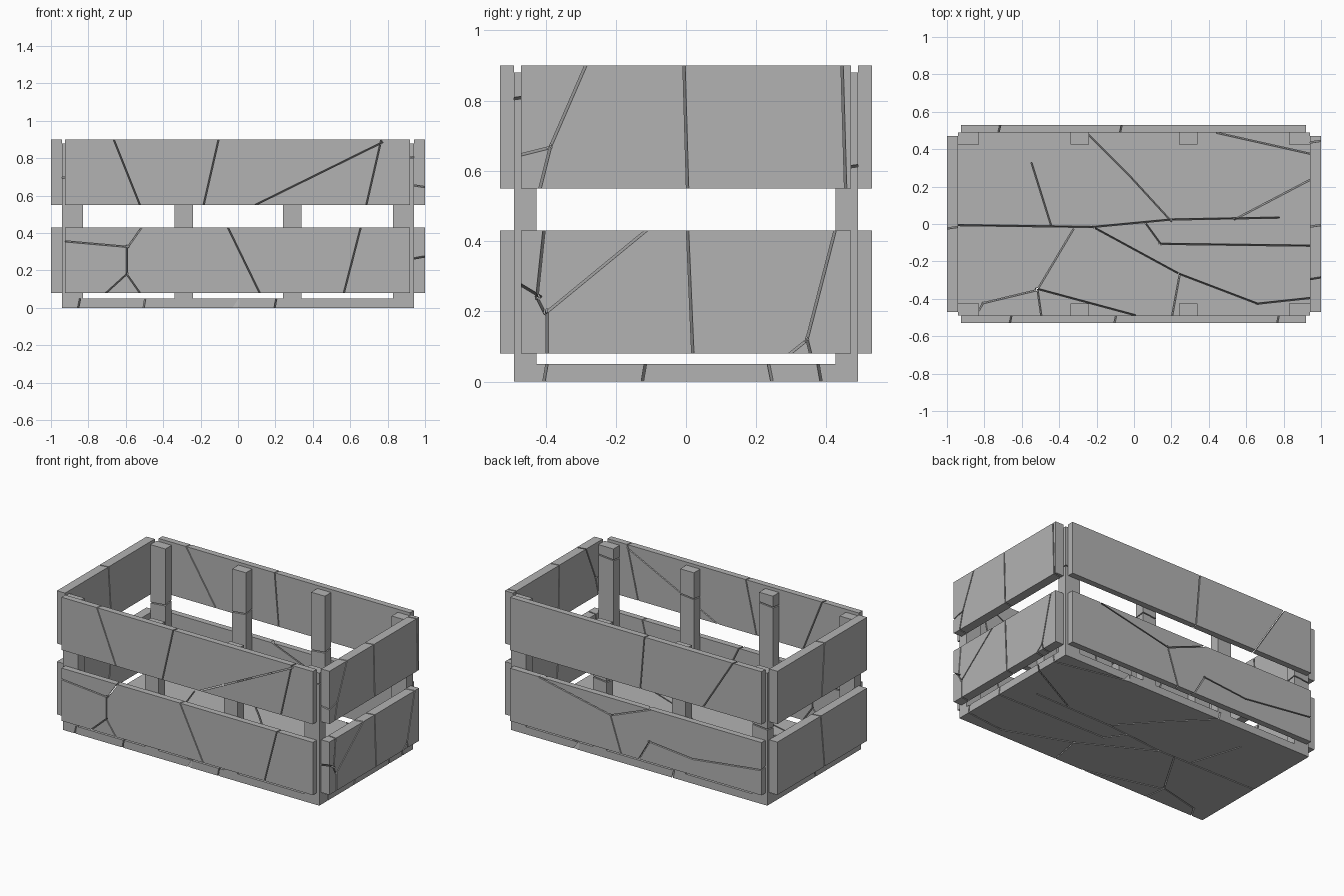
import bpy
import bmesh
from mathutils import Vector

if "Cube" in bpy.data.objects:
    bpy.data.objects.remove(bpy.data.objects["Cube"], do_unlink=True)

GAP = 0.007    # width of a crack
SLANT = 0.012  # sideways drift of a crack through a board

grey = bpy.data.materials.new("weathered_grey")
grey.use_nodes = True
color = (0.45, 0.45, 0.45, 1)
grey.diffuse_color = color
shader = next(n for n in grey.node_tree.nodes if n.type == "BSDF_PRINCIPLED")
shader.inputs["Base Color"].default_value = color
shader.inputs["Roughness"].default_value = 0.9


def make_object(name, bm):
    bmesh.ops.recalc_face_normals(bm, faces=bm.faces)
    mesh = bpy.data.meshes.new(name)
    bm.to_mesh(mesh)
    bm.free()
    mesh.materials.append(grey)
    obj = bpy.data.objects.new(name, mesh)
    bpy.context.collection.objects.link(obj)
    return obj


def prism(bm, near, far):
    """Solid between two four-cornered loops."""
    a = [bm.verts.new(p) for p in near]
    b = [bm.verts.new(p) for p in far]
    bm.faces.new(a)
    bm.faces.new(b[::-1])
    for i in range(4):
        j = (i + 1) % 4
        bm.faces.new((a[i], b[i], b[j], a[j]))


def crack_cutter(lo, hi, axis, cracks):
    """Thin slanted blades along each crack, in the plane across the axis."""
    bm = bmesh.new()
    u, v = [i for i in range(3) if i != axis]

    def place(p, depth):
        q = [0, 0, 0]
        q[u], q[v], q[axis] = p.x, p.y, depth
        return q

    for path in cracks:
        for start, end in zip(path, path[1:]):
            a, b = Vector(start), Vector(end)
            along = (b - a).normalized()
            side = Vector((-along.y, along.x))
            a, b = a - along * GAP, b + along * GAP
            half = side * GAP / 2
            loop = [a - half, b - half, b + half, a + half]
            drift = side * SLANT / 2
            prism(bm, [place(p - drift, lo[axis] - 0.01) for p in loop],
                  [place(p + drift, hi[axis] + 0.01) for p in loop])
    return make_object("crack_cutter", bm)


def board(name, lo, hi, axis=2, cracks=()):
    """Box from corner lo to corner hi, thin along the axis, split by cracks."""
    bm = bmesh.new()
    rim = [(lo[0], lo[1]), (hi[0], lo[1]), (hi[0], hi[1]), (lo[0], hi[1])]
    prism(bm, [(*p, lo[2]) for p in rim], [(*p, hi[2]) for p in rim])
    obj = make_object(name, bm)
    if not cracks:
        return
    cutter = crack_cutter(lo, hi, axis, cracks)
    cutter.hide_render = True
    mod = obj.modifiers.new("cracks", "BOOLEAN")
    mod.operation = "DIFFERENCE"
    mod.solver = "EXACT"
    mod.use_self = True
    mod.object = cutter
    graph = bpy.context.evaluated_depsgraph_get()
    cut = bpy.data.meshes.new_from_object(obj.evaluated_get(graph))
    obj.modifiers.clear()
    obj.data = cut
    bpy.data.objects.remove(cutter, do_unlink=True)


LOW, HIGH = (0.08, 0.43), (0.55, 0.90)

# Floor panel
board("floor", (-0.94, -0.49, 0), (0.94, 0.49, 0.05), 2, [
    [(-0.94, -0.01), (-0.22, -0.02), (0.2, 0.02), (0.77, 0.03)],
    [(0.2, 0.02), (-0.02, 0.26), (-0.25, 0.49)],
    [(0.94, 0.24), (0.54, 0.03)],
    [(0.94, 0.38), (0.45, 0.49)],
    [(-0.22, -0.02), (0.24, -0.27), (0.2, -0.49)],
    [(0.24, -0.27), (0.66, -0.43), (0.94, -0.4)],
    [(-0.33, -0.03), (-0.52, -0.35), (-0.81, -0.42), (-0.85, -0.49)],
    [(-0.52, -0.35), (0, -0.49)],
    [(-0.52, -0.35), (-0.5, -0.49)],
    [(0.06, 0), (0.14, -0.11), (0.94, -0.12)],
    [(-0.55, 0.32), (-0.45, 0)],
])

# Upright posts along the inside of both long walls
for n, x in enumerate((-0.885, -0.29, 0.29, 0.885)):
    half = 0.055 if abs(x) > 0.5 else 0.05
    for wall, y in (("front", -0.4575), ("back", 0.4575)):
        z = 0.5 + 0.1 * (n % 2) + (0.2 if y < 0 else 0)
        board(f"{wall}_post_{n + 1}", (x - half, y - 0.0325, 0.05),
              (x + half, y + 0.0325, 0.88), 1,
              [[(x - half, z), (x + half, z + 0.01)]])

# Long wall boards
long_boards = {
    ("front", "lower"): [
        [(-0.93, 0.36), (-0.59, 0.33), (-0.52, 0.43)],
        [(-0.59, 0.33), (-0.59, 0.18), (-0.7, 0.08)],
        [(-0.59, 0.18), (-0.52, 0.08)],
        [(-0.05, 0.43), (0.12, 0.08)],
        [(0.66, 0.43), (0.57, 0.08)]],
    ("front", "upper"): [
        [(-0.66, 0.9), (-0.52, 0.55)],
        [(-0.1, 0.9), (-0.18, 0.55)],
        [(0.77, 0.9), (0.69, 0.55)],
        [(0.77, 0.88), (0.1, 0.55)]],
    ("back", "lower"): [
        [(0.7, 0.43), (0.18, 0.32), (-0.1, 0.43)],
        [(0.18, 0.32), (0.1, 0.08)],
        [(-0.02, 0.08), (-0.1, 0.22), (-0.42, 0.19), (-0.92, 0.25)]],
    ("back", "upper"): [
        [(-0.07, 0.9), (-0.04, 0.55)],
        [(-0.72, 0.9), (-0.5, 0.55)]],
}
for (wall, level), cracks in long_boards.items():
    y0, y1 = (-0.53, -0.49) if wall == "front" else (0.49, 0.53)
    z0, z1 = LOW if level == "lower" else HIGH
    board(f"{wall}_{level}_board", (-0.925, y0, z0), (0.92, y1, z1), 1, cracks)

# Short end boards
end_boards = {
    ("left", "lower"): [
        [(-0.12, 0.43), (-0.4, 0.2), (-0.42, 0.24), (-0.4, 0.43)],
        [(-0.47, 0.27), (-0.42, 0.24)],
        [(-0.4, 0.2), (-0.4, 0.08)],
        [(0, 0.43), (0.015, 0.08)],
        [(0.42, 0.43), (0.34, 0.12), (0.29, 0.08)],
        [(0.34, 0.12), (0.35, 0.08)]],
    ("left", "upper"): [
        [(-0.29, 0.9), (-0.39, 0.67), (-0.47, 0.65)],
        [(-0.39, 0.67), (-0.42, 0.55)],
        [(-0.01, 0.9), (0, 0.55)],
        [(0.44, 0.9), (0.45, 0.55)]],
    ("right", "lower"): [[(0.02, 0.43), (-0.02, 0.08)]],
    ("right", "upper"): [[(-0.02, 0.9), (0.01, 0.55)]],
}
for (side, level), cracks in end_boards.items():
    x0, x1 = (0.94, 1.0) if side == "left" else (-1.0, -0.94)
    z0, z1 = LOW if level == "lower" else HIGH
    board(f"{side}_{level}_end_board", (x0, -0.47, z0), (x1, 0.47, z1), 0, cracks)
